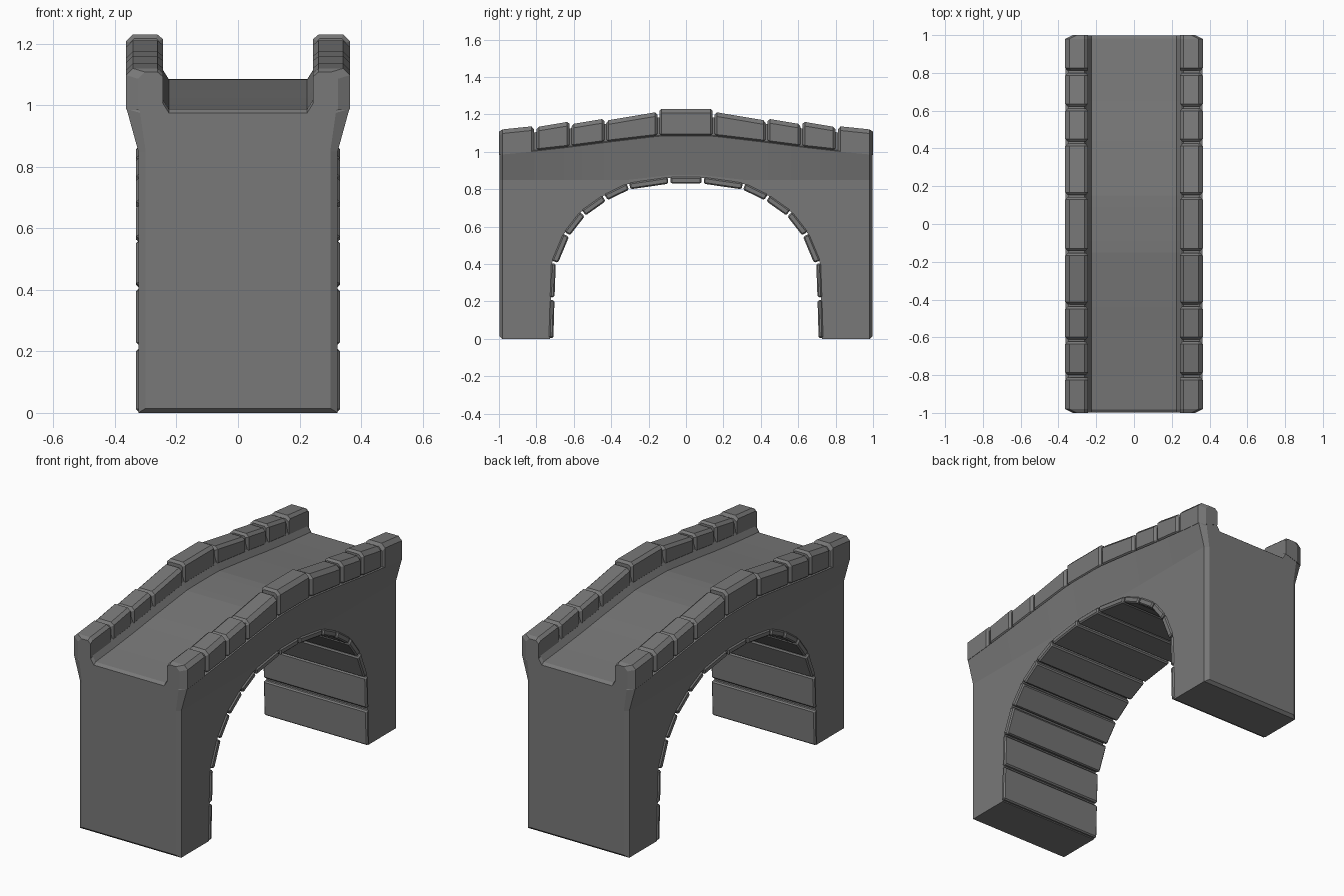
import bpy, bmesh
from mathutils import Vector

if "Cube" in bpy.data.objects:
    bpy.data.objects.remove(bpy.data.objects["Cube"])

# Half outlines: deck height by |y|, and underside of the body by |y|
DECK = [(0, 1.087), (0.15, 1.083), (0.43, 1.05), (0.62, 1.025), (0.81, 1.004), (1.0, 0.986)]
ARCH = [(0.728, 0), (0.715, 0.41), (0.65, 0.565), (0.56, 0.68), (0.44, 0.765),
        (0.31, 0.828), (0.15, 0.853), (0.09, 0.86)]

stone = bpy.data.materials.new("dark_stone")
stone.diffuse_color = (0.19, 0.19, 0.19, 1)
stone.use_nodes = True
stone.node_tree.nodes["Principled BSDF"].inputs["Base Color"].default_value = stone.diffuse_color


def deck_z(y):
    y = abs(y)
    for (a, za), (b, zb) in zip(DECK, DECK[1:]):
        if y <= b:
            return za + (zb - za) * (y - a) / (b - a)
    return DECK[-1][1]


def loft(name, rings, bevel=0.0):
    """Skin a list of closed rings, cap both ends, optionally bevel sharp edges."""
    bm = bmesh.new()
    vs = [[bm.verts.new(p) for p in r] for r in rings]
    n = len(rings[0])
    for a, b in zip(vs, vs[1:]):
        for i in range(n):
            j = (i + 1) % n
            bm.faces.new((a[i], a[j], b[j], b[i]))
    bm.faces.new(vs[0])
    bm.faces.new(vs[-1])
    bmesh.ops.recalc_face_normals(bm, faces=bm.faces)
    me = bpy.data.meshes.new(name)
    bm.to_mesh(me)
    bm.free()
    me.materials.append(stone)
    ob = bpy.data.objects.new(name, me)
    bpy.context.collection.objects.link(ob)
    if bevel:
        m = ob.modifiers.new("bevel", "BEVEL")
        m.width, m.segments = bevel, 1
        m.limit_method, m.angle_limit = "ANGLE", 1.0
    return ob


# Body: piers, flared spandrels, deck and low parapet core in one loft along y
def body_ring(y, zb):
    end = abs(y) > 0.99
    zt = deck_z(y) - (0.011 if end else 0)
    wall, ledge, core = (0.30, 0.318, 0.318) if end else (0.324, 0.362, 0.347)
    zf = max(0.85, zb + 0.015)
    half = [(wall, zb), (wall, zf), (ledge, zt), (core, zt + 0.005), (core, zt + 0.1),
            (0.262, zt + 0.1), (0.25, zt + 0.04), (0.225, zt)]
    return [(x, y, z) for x, z in half] + [(-x, y, z) for x, z in reversed(half)]


stations = [(0.998, 0.015), (0.982, 0), (0.81, 0)] + ARCH
loft("bridge_body", [body_ring(-y, z) for y, z in stations]
     + [body_ring(y, z) for y, z in reversed(stations)])


# Parapet capping blocks, bevelled, both sides
def block_ring(side, y, top, out=0.364):
    b = deck_z(y) - 0.002
    prof = [(out, b), (out, top - 0.022), (out - 0.022, top), (0.262, top),
            (0.244, top - 0.015), (0.244, b + 0.025)]
    return [(side * x, y, z) for x, z in prof]


blocks = [(-0.143, 0.143, 1.23, 1.23), (0.153, 0.426, 1.213, 1.167),
          (0.436, 0.612, 1.177, 1.148), (0.622, 0.80, 1.162, 1.132)]
for side in (1, -1):
    for k, (y0, y1, t0, t1) in enumerate(blocks):
        for d in ((1,) if k == 0 else (1, -1)):
            loft("parapet_block", [block_ring(side, d * y0, t0),
                                   block_ring(side, d * y1, t1)], 0.013)
    # End blocks have their outer corner cut to meet the pier chamfer
    for d in (1, -1):
        loft("parapet_end_block", [block_ring(side, d * 0.813, 1.12, 0.354),
                                   block_ring(side, d * 0.826, 1.136),
                                   block_ring(side, d * 0.98, 1.12),
                                   block_ring(side, d * 1.0, 1.108, 0.325)])

# Arch lining stones, full width, slightly proud of the body
joints = [(0.728, 0.005), (0.722, 0.215), (0.715, 0.41), (0.65, 0.565), (0.56, 0.68),
          (0.44, 0.765), (0.31, 0.828), (0.09, 0.86), (-0.09, 0.86)]
GAP, DEPTH = 0.006, 0.03
for k, (p, q) in enumerate(zip(joints, joints[1:])):
    a, b = Vector(p), Vector(q)
    t = (b - a).normalized()
    n = Vector((-t.y, t.x))
    depth = 0.019 if k < 2 else DEPTH
    a, b = a + t * (GAP if k else 0), b - t * GAP
    sec = [a - n * 0.005, b - n * 0.005,
           b + n * depth - t * 0.003, a + n * depth + t * (0.003 if k else 0)]
    for d in ((1, -1) if k < len(joints) - 2 else (1,)):
        loft("arch_stone", [[(x, d * v.x, v.y) for v in sec] for x in (-0.331, 0.331)], 0.007)
